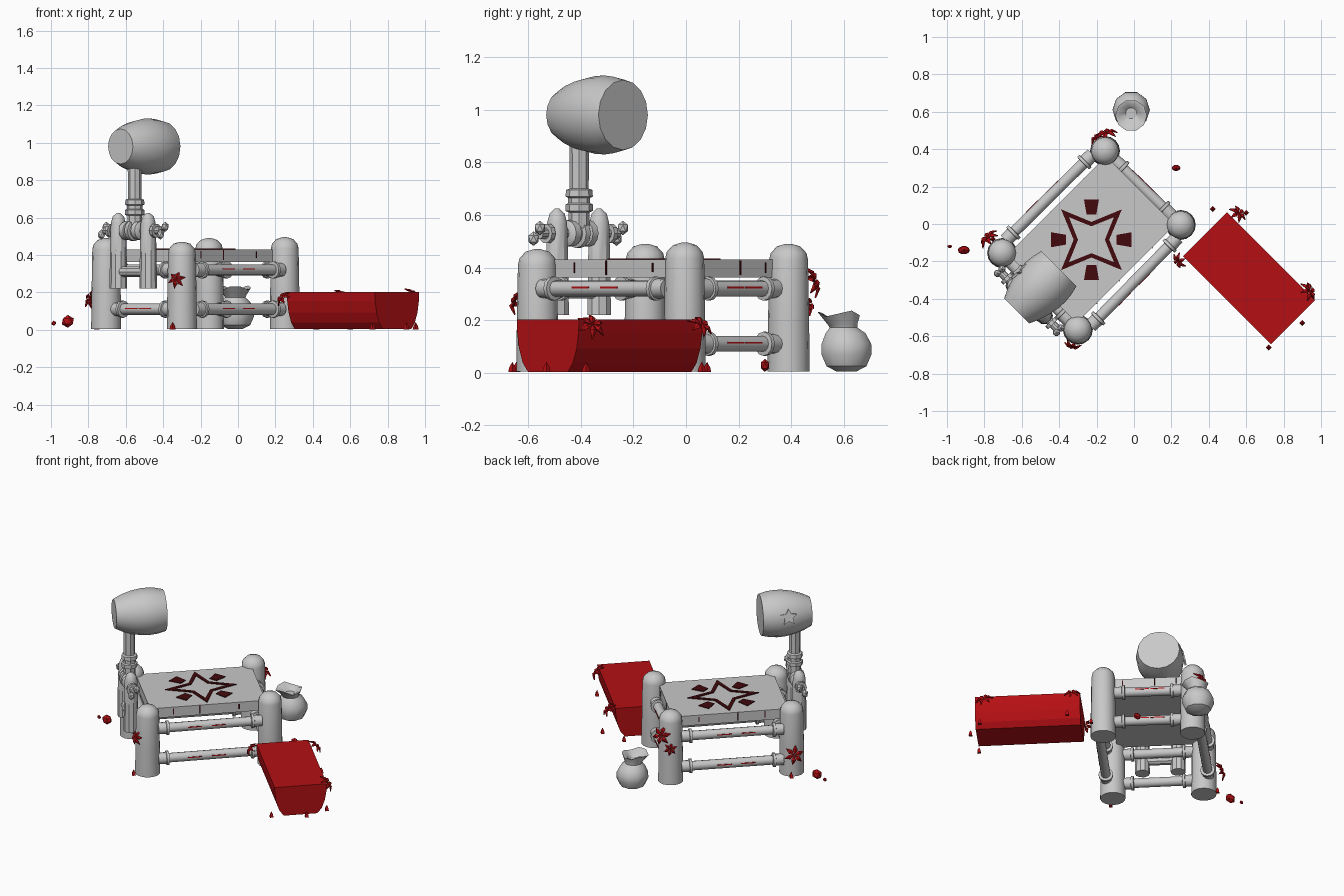
import bpy, bmesh, math
from mathutils import Vector, Matrix

if "Cube" in bpy.data.objects:
    bpy.data.objects.remove(bpy.data.objects["Cube"])


def material(name, rgb):
    m = bpy.data.materials.new(name)
    m.diffuse_color = (*rgb, 1)
    m.use_nodes = True
    m.node_tree.nodes["Principled BSDF"].inputs["Base Color"].default_value = m.diffuse_color
    return m


GREY = material("grey", (0.58, 0.58, 0.58))
RED = material("red", (0.46, 0.005, 0.007))
MAROON = material("dark maroon", (0.055, 0.003, 0.004))

V = Vector
UP = V((0, 0, 1))
U = V((1, 1, 0)).normalized()    # long way along the table
W = V((1, -1, 0)).normalized()   # across the table


def frame(origin, x, y):
    """Matrix whose local axes are x, y and x cross y."""
    x, y = V(x).normalized(), V(y).normalized()
    return Matrix.Translation(V(origin)) @ Matrix((x, y, x.cross(y))).transposed().to_4x4()


def facing(origin, normal):
    return Matrix.Translation(V(origin)) @ V(normal).to_track_quat('Z', 'Y').to_matrix().to_4x4()


def finish(name, bm, mat, matrix=Matrix(), smooth=True):
    bmesh.ops.recalc_face_normals(bm, faces=bm.faces)
    me = bpy.data.meshes.new(name)
    bm.to_mesh(me)
    bm.free()
    me.transform(matrix)
    me.materials.append(mat)
    if smooth:
        me.shade_smooth()
        me.set_sharp_from_angle(angle=math.radians(35))
    ob = bpy.data.objects.new(name, me)
    bpy.context.collection.objects.link(ob)
    return ob


def lathe(name, profile, matrix, mat=GREY, segs=16):
    """Turned part: profile is (radius, height) along local z, ends capped."""
    bm = bmesh.new()
    rings = [[bm.verts.new((r * math.cos(math.tau * i / segs), r * math.sin(math.tau * i / segs), h))
              for i in range(segs)] for r, h in profile]
    for a, b in zip(rings, rings[1:]):
        for i in range(segs):
            j = (i + 1) % segs
            bm.faces.new((a[i], a[j], b[j], b[i]))
    bm.faces.new(rings[0])
    bm.faces.new(rings[-1])
    return finish(name, bm, mat, matrix)


def prism(name, pts, depth, matrix, mat=GREY):
    """Flat outline pushed along local z."""
    bm = bmesh.new()
    lo = [bm.verts.new((x, y, 0)) for x, y in pts]
    hi = [bm.verts.new((x, y, depth)) for x, y in pts]
    n = len(pts)
    for i in range(n):
        bm.faces.new((lo[i], lo[(i + 1) % n], hi[(i + 1) % n], hi[i]))
    bm.faces.new(lo)
    bm.faces.new(hi)
    return finish(name, bm, mat, matrix, False)


def box(name, size, matrix, mat=GREY):
    x, y, z = (s / 2 for s in size)
    return prism(name, [(-x, -y), (x, -y), (x, y), (-x, y)], 2 * z,
                 matrix @ Matrix.Translation((0, 0, -z)), mat)


def ball(name, pos, radius, scale=(1, 1, 1), mat=GREY, sub=2, smooth=True):
    bm = bmesh.new()
    bmesh.ops.create_icosphere(bm, subdivisions=sub, radius=radius)
    return finish(name, bm, mat, Matrix.Translation(V(pos)) @ Matrix.Diagonal((*scale, 1)), smooth)


def star_points(n, outer, inner, turn=0):
    return [((outer if i % 2 == 0 else inner) * math.cos(turn + math.pi * i / n),
             (outer if i % 2 == 0 else inner) * math.sin(turn + math.pi * i / n)) for i in range(2 * n)]


# Four corner posts with domed tops
A, B, C, D = V((-.155, .39, 0)), V((.25, -.005, 0)), V((-.30, -.565, 0)), V((-.705, -.155, 0))
for p, top in ((A, .49), (B, .495), (C, .47), (D, .49)):
    lathe("corner_post", [(.08, .005), (.078, .2), (.074, top - .06), (.068, top - .035),
                          (.045, top - .01), (.012, top)], Matrix.Translation(p))


# Collared rails between the posts, two levels each, with thin red streaks
def rail(name, a, b, radius=.028):
    d = (b - a).normalized()
    n = (b - a).length
    half = [(.036, 0), (.038, .05), (.046, .052), (.046, .068), (radius + .002, .07)]
    lathe(name, half + [(r, n - h) for r, h in reversed(half)], facing(a, d), segs=12)


for name, a, b, out, shift, inset in (("long_rail", C, B, W, .035, .06), ("long_rail", D, A, -W, .035, .06),
                                      ("short_rail", A, B, U, 0, .07), ("short_rail", D, C, -U, 0, .065)):
    d = (b - a).normalized()
    for z in (.11, .32):
        p, q = (e + out * shift + UP * z for e in (a + d * inset, b - d * inset))
        rail(name, p, q)
        for t in (.35, .58):
            box("rail_streak", (.09, .006, .005), frame(p.lerp(q, t) + out * .029 + UP * .004, d, UP), RED)

# Table slab with cracks along its sides
centre = V((-.2275, -.084, 0))
box("table_slab", (.74, .52, .068), frame(centre + UP * .396, U, -W))
for t, h in ((-.22, .04), (-.05, .055), (.2, .035)):
    for s in (1, -1):
        box("slab_crack", (.006, h, .006), frame(centre + U * t + W * s * .26 + UP * .4, U, UP), MAROON)
    box("slab_crack", (.006, h, .006), frame(centre + W * t * .8 + U * .37 + UP * .4, W, UP), MAROON)

# Painted star outline and four wedges on the table
top = frame(centre + UP * .430, U, -W)
bm = bmesh.new()
outer = [bm.verts.new((x, y, .005)) for x, y in star_points(4, .23, .095)]
inner = [bm.verts.new((x, y, .005)) for x, y in star_points(4, .17, .072)]
for i in range(8):
    j = (i + 1) % 8
    bm.faces.new((outer[i], outer[j], inner[j], inner[i]))
finish("painted_star", bm, MAROON, top, False).modifiers.new("thickness", 'SOLIDIFY').thickness = .005
for k in range(4):
    turn = Matrix.Rotation(math.pi / 4 + k * math.pi / 2, 4, 'Z')
    prism("painted_wedge", [(.135, -.026), (.215, -.04), (.215, .04), (.135, .026)], .005, top @ turn, MAROON)

# Bracket posts, crossbar and axle that hold the mallet
pivot = V((-.56, -.41, 0))
for s in (1, -1):
    lathe("bracket_post", [(.047, .22), (.045, .4), (.04, .57), (.03, .605), (.008, .625)],
          Matrix.Translation(pivot + W * s * .113), segs=10)
    end = pivot + W * s * .205 + UP * .53
    lathe("axle_washer", [(.038, 0), (.038, .02)], facing(pivot + W * s * .158 + UP * .53, W * s), segs=10)
    for k in (1, -1):
        ball("wing_nut", end + W * s * .018 + (UP * .6 + U * .5) * k * .034, .025, (.9, .9, 1.1), sub=1)
lathe("crossbar", [(.03, -.1), (.03, .1)], facing(pivot + UP * .31, W), segs=10)
lathe("axle", [(.022, -.21), (.022, .21)], facing(pivot + UP * .53, W), segs=10)
lathe("axle_hub", [(.035, -.07), (.05, -.06), (.05, -.03), (.04, -.028), (.04, -.015), (.056, -.012),
                   (.056, .012), (.04, .015), (.04, .028), (.05, .03), (.05, .06), (.035, .07)],
      facing(pivot + UP * .53, W), segs=12)

# Mallet handle and barrel head
lathe("mallet_handle", [(.04, .55), (.04, .61), (.052, .615), (.052, .64), (.042, .645), (.042, .665),
                        (.052, .67), (.05, .695), (.036, .7), (.038, .9)],
      Matrix.Translation(pivot + V((.008, .004, 0))), segs=8)
head = V((-.515, -.352, .98))
lathe("mallet_head", [(.094, -.16), (.118, -.11), (.137, -.05), (.148, .01), (.15, .06), (.145, .11), (.133, .16)],
      facing(head, U), segs=16)
out = (-W + UP * .25).normalized()
prism("mallet_star", star_points(5, .055, .027, math.pi / 2), .012, frame(head + out * .143, -U, UP - out * UP.dot(out)))

# Red trough, rounded underneath
side = [(.107, 0), (.135, .035), (.155, .09), (.165, .15), (.167, .2)]
prism("trough", side + [(-x, z) for x, z in reversed(side)], .665,
      frame(V((.615, -.29, .003)) - W * .3325, U, UP), RED)

# Tied sack with a flared, leaning mouth
sack = lathe("sack", [(.04, .005), (.08, .025), (.1, .07), (.099, .11), (.08, .15), (.055, .172),
                      (.06, .185), (.085, .225), (.07, .222), (.03, .19)],
             Matrix.Translation((-.015, .61, 0)), segs=10)
for v in sack.data.vertices:
    if v.co.z > .14:
        v.co.y -= (v.co.z - .14) * .35
    if v.co.z > .21:
        v.co.z += .012 * math.sin(3 * math.atan2(v.co.y - .58, v.co.x + .015))


# Red leaf sprays on posts and trough
def spray(pos, normal, size, petals=6):
    bm = bmesh.new()
    for i in range(petals):
        turn = Matrix.Rotation(math.tau * i / petals + .3, 3, 'Z')
        base, left, tip, right, mid = (bm.verts.new(turn @ (V(p) * size)) for p in (
            (0, 0, 0), (.5, .24, .03), (1, 0, -.3), (.5, -.24, .03), (.55, 0, .14)))
        for f in ((base, right, mid), (right, tip, mid), (tip, left, mid), (left, base, mid)):
            bm.faces.new(f)
    ob = finish("leaf_spray", bm, RED, facing(pos, normal), False)
    ob.modifiers.new("thickness", 'SOLIDIFY').thickness = .006


for pos, normal, size in (
        ((-.15, .49, .35), (-.2, .9, .3), .065), ((-.205, .465, .26), (-.6, .7, .3), .045),
        ((-.785, -.07, .17), (-.7, .7, .4), .065), ((-.33, -.655, .27), (-.25, -.9, .3), .05),
        ((.56, .06, .185), (.5, .5, .7), .055), ((.94, -.355, .185), (.7, .4, .6), .06),
        ((.235, -.2, .175), (-.6, -.4, .6), .05)):
    spray(pos, normal, size)

# Loose red lumps and shards on the ground
for pos, r in (((-.91, -.14, .045), .036), ((-.985, -.12, .035), .014), ((.225, .3, .028), .026)):
    ball("fallen_lump", pos, r, (1, .7, .95), RED, 1, False)
for x, y in ((-.35, -.645), (-.755, -.08), (.72, -.66), (.9, -.53), (.6, .06), (.42, .08), (.95, -.38)):
    lathe("ground_shard", [(.016, .002), (.012, .02), (.001, .04)], Matrix.Translation((x, y, 0)), RED, 4)
